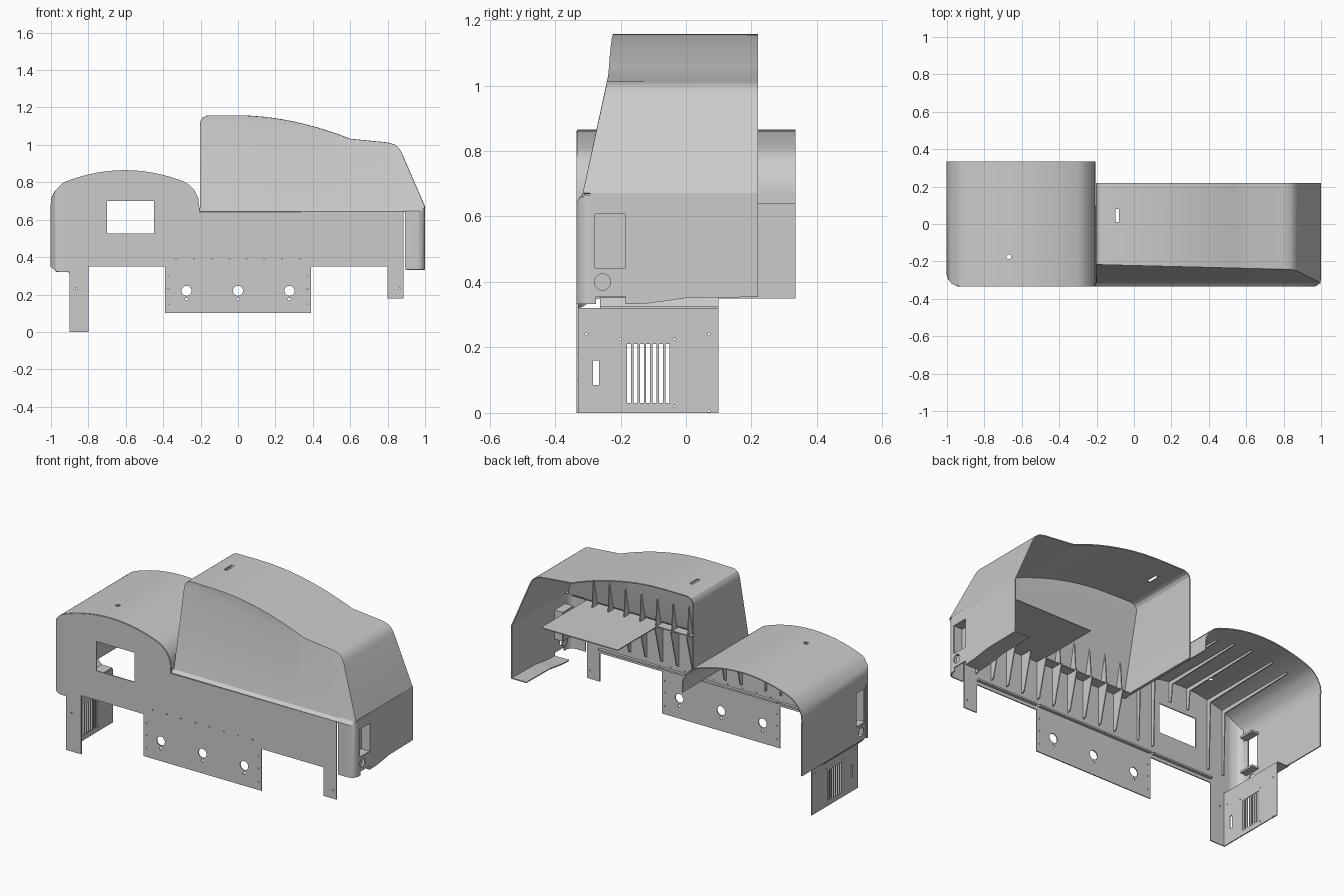
import bpy, bmesh, math
from mathutils import Matrix

if "Cube" in bpy.data.objects:
    bpy.data.objects.remove(bpy.data.objects["Cube"])

T = 0.006  # sheet thickness
AXES = {
    'XZ': Matrix(((1, 0, 0), (0, 0, -1), (0, 1, 0))),
    'YZ': Matrix(((0, 0, 1), (1, 0, 0), (0, 1, 0))),
    'XY': Matrix.Identity(3),
}


def link(name, mesh):
    ob = bpy.data.objects.new(name, mesh)
    bpy.context.collection.objects.link(ob)
    return ob


def rect(u0, u1, v0, v1):
    return [(u0, v0), (u1, v0), (u1, v1), (u0, v1)]


def circle(u, v, r, n=20):
    return [(u + r * math.cos(2 * math.pi * i / n), v + r * math.sin(2 * math.pi * i / n)) for i in range(n)]


def plate(name, plane, pos, outline, holes=(), t=T):
    """Flat sheet with holes, centred at pos along the plane's normal axis."""
    cu = bpy.data.curves.new(name, 'CURVE')
    cu.dimensions, cu.fill_mode, cu.extrude = '2D', 'BOTH', t / 2
    for loop in [outline, *holes]:
        sp = cu.splines.new('POLY')
        sp.points.add(len(loop) - 1)
        for p, (u, v) in zip(sp.points, loop):
            p.co = (u, v, 0, 1)
        sp.use_cyclic_u, sp.use_smooth = True, False
    tmp = link(name + "_curve", cu)
    bpy.context.view_layer.update()
    me = bpy.data.meshes.new_from_object(tmp.evaluated_get(bpy.context.evaluated_depsgraph_get()))
    bpy.data.objects.remove(tmp)
    off = {'XZ': (0, pos, 0), 'YZ': (pos, 0, 0), 'XY': (0, 0, pos)}[plane]
    me.transform(Matrix.Translation(off) @ AXES[plane].to_4x4())
    return link(name, me)


def activate(ob):
    bpy.ops.object.select_all(action='DESELECT')
    ob.select_set(True)
    bpy.context.view_layer.objects.active = ob


def shell(name, *grids, cut=None):
    """Skin one or more grids of points, thicken, optionally cut a hole."""
    bm = bmesh.new()
    for rows in grids:
        vs = [[bm.verts.new(p) for p in row] for row in rows]
        for a, b in zip(vs, vs[1:]):
            for i in range(len(a) - 1):
                bm.faces.new((a[i], a[i + 1], b[i + 1], b[i]))
    bmesh.ops.remove_doubles(bm, verts=bm.verts, dist=0.0005)
    bmesh.ops.recalc_face_normals(bm, faces=bm.faces)
    me = bpy.data.meshes.new(name)
    bm.to_mesh(me)
    bm.free()
    ob = link(name, me)
    activate(ob)
    mod = ob.modifiers.new("Thickness", 'SOLIDIFY')
    mod.thickness, mod.offset = T, 0
    bpy.ops.object.modifier_apply(modifier=mod.name)
    if cut:
        cutter = plate("cutter", 'XY', cut[1], cut[0], t=0.1)
        cutter.hide_render = True
        bm = bmesh.new()
        bm.from_mesh(cutter.data)
        bmesh.ops.remove_doubles(bm, verts=bm.verts, dist=1e-5)
        bmesh.ops.recalc_face_normals(bm, faces=bm.faces)
        bm.to_mesh(cutter.data)
        bm.free()
        mod = ob.modifiers.new("Hole", 'BOOLEAN')
        mod.object, mod.operation = cutter, 'DIFFERENCE'
        activate(ob)
        bpy.ops.object.modifier_apply(modifier=mod.name)
        bpy.data.objects.remove(cutter)
    activate(ob)
    bpy.ops.object.shade_smooth_by_angle(angle=math.radians(25))
    return ob


# Left arched cover: roof profile, mirrored about its middle
MID = -0.605
half = [(.395, .67), (.39, .715), (.37, .755), (.34, .785), (.325, .796), (.3, .807)]
crown = [(d / 100, .862 - .055 * (d / 30) ** 2) for d in range(25, 0, -5)]
half += crown
arch = [(MID - d, z) for d, z in half] + [(MID, .862)] + [(MID + d, z) for d, z in reversed(half)] + [(-.21, .64)]


def arch_front(x):
    d = min(.07, max(0, -.93 - x))
    return -.332 + .07 - math.sqrt(.07 ** 2 - d * d)


def arch_top(x):
    for (x0, z0), (x1, z1) in zip(arch, arch[1:]):
        if x0 <= x <= x1:
            return z0 + (z1 - z0) * (x - x0) / max(x1 - x0, 1e-6)


corner = arch[:5]
shell("left_arch_cover",
      [[(x, .335, z) for x, z in arch], [(x, arch_front(x), z) for x, z in arch]],
      [[(x, arch_front(x), z) for x, z in corner],
       [(x, arch_front(x), .32 + max(0, -.97 - x)) for x, z in corner]],
      cut=(circle(-.67, -.175, .013), .86))

# Front panel with legs, window and control holes
outline = [(.885, .645), (.885, .18), (.8, .18), (.8, .35), (.39, .35), (.39, .1), (-.39, .1), (-.39, .35),
           (-.8, .35), (-.8, 0), (-.9, 0), (-.9, .32), (-.93, .32)] + arch[4:]
holes = [rect(-.7, -.45, .525, .7)]
for x in (-.275, 0, .275):
    holes += [circle(x, .22, .027), circle(x, .175, .008, 10)]
holes += [circle(-.33 + .0943 * i, .39, .004, 6) for i in range(8)]
holes += [circle(s * .37, z, .004, 6) for s in (-1, 1) for z in (.15, .23, .3)]
holes += [circle(x, .23, .005, 6) for x in (-.865, .865)]
plate("front_panel", 'XZ', -.332, outline, holes)

# Left side wall with tall slot, lower flange and vent panel
plate("left_wall", 'YZ', -.997, [(-.263, .35), (.335, .35), (.335, .672), (-.263, .672)],
      [rect(-.255, -.18, .44, .65), circle(-.225, .4, .025)])
for z in (.44, .65):
    plate("slot_bracket", 'XY', z, rect(-.997, -.95, -.265, -.17), t=.012)
shell("left_flange", [[(x, y, z) for x, z in ((-.997, .352), (-.97, .322), (-.9, .322))] for y in (-.262, .1)])
slots = [rect(-.18 + .0195 * i, -.168 + .0195 * i, .03, .21) for i in range(7)]
plate("vent_panel", 'YZ', -.897, rect(-.335, .1, 0, .32),
      slots + [rect(-.284, -.266, .085, .16)] +
      [circle(y, z, .004, 6) for y, z in ((-.305, .24), (.07, .24), (-.2, .225), (-.035, .225), (-.035, .02), (.07, .006))])

# Tall hood: leaning front that turns upright above a crease
def lean(z):
    return -.315 + .217 * (z - .66)


def upright(x):
    return -.215 - .025 * (x + .2)


def hood_front(x, z):
    return min(lean(z), upright(x))


top = [(-.2, 1.11), (-.196, 1.13), (-.185, 1.145), (-.168, 1.153), (-.15, 1.155)]
top += [(.06 * i, 1.155 - .125 * (i / 10) ** 1.9) for i in range(11)]
top += [(.8, 1.01), (.835, 1.0), (.858, .982), (.873, .957), (1.0, .67)]
top = [(min(x, .997), z) for x, z in top]
full = [(-.2, .64)] + top
crease = [(x, min(z, .66 + (upright(x) + .315) / .217)) for x, z in top]
shell("hood",
      [[(x, .22, z) for x, z in full], [(x, hood_front(x, z), z) for x, z in full]],
      [[(x, hood_front(x, z), z) for x, z in top],
       [(x, hood_front(x, z), z) for x, z in crease],
       [(x, lean(.66), .66) for x, z in top]],
      cut=(rect(-.1, -.08, .01, .08), 1.155))

# Right corner piece, side wall with recess, and lower flange
path = [(.893, -.332)] + [(.957 + .04 * math.sin(a), -.292 - .04 * math.cos(a))
                          for a in [math.radians(15 * i) for i in range(7)]]
shell("right_corner", [[(x, y, .333) for x, y in path], [(x, y, .645) for x, y in path],
                       [(x, max(y, -.314), .665) for x, y in path]])
edge = [(.22, .355), (0, .352), (-.06, .343), (-.12, .335), (-.185, .333)]
plate("right_wall", 'YZ', .997, [(-.294, .672), (.22, .672)] + edge +
      [(-.185, .355), (-.275, .355), (-.275, .333), (-.294, .333)],
      [rect(-.28, -.183, .44, .61), circle(-.255, .4, .025)])
ring = rect(-.28, -.183, .44, .61)
ring.append(ring[0])
shell("recess_sides", [[(x, y, z) for y, z in ring] for x in (.997, .94)])
plate("recess_back", 'YZ', .94, rect(-.28, -.183, .44, .61))
plate("socket_disc", 'YZ', .98, circle(-.255, .4, .027))
shell("right_flange", [[(x, y, z + .002) for y, z in edge] for x in (.997, .9)])

# Ledge between front panel and hood, inner strip and shelf
shell("ledge", [[(x, -.332, .643), (x, -.315, .66)] for x in (-.207, .893)])
plate("ledge_strip", 'XY', .642, [(-.21, -.33), (.885, -.33), (.885, .1), (.38, .1), (.38, -.27),
                                  (-.195, -.27), (-.195, .1), (-.21, .1)])

# Stiffening gussets below and above the ledge
for i in range(10):
    x = -.14 + .105 * i
    plate("lower_gusset", 'YZ', x, [(-.33, .64), (-.255, .64), (-.31, .42), (-.33, .41)])
    plate("upper_gusset", 'YZ', x, [(-.312, .645), (-.265, .645), (lean(.82) + .004, .82)])

# Ribs inside the arched cover, running up the front and along the roof
for x, z0 in ((-.88, .42), (-.78, .42), (-.64, .73), (-.52, .73), (-.4, .42), (-.3, .42)):
    z = arch_top(x) - .002
    plate("arch_rib", 'YZ', x, [(-.33, z0), (-.33, z), (.2, z), (.2, z - .012), (-.305, z - .025), (-.315, z0)])

# Bottom stiffening rails behind the front panel
for x0, x1 in ((-.8, -.4), (-.38, .38), (.4, .8)):
    plate("bottom_rail", 'XY', .375, rect(x0, x1, -.33, -.312), t=.01)
